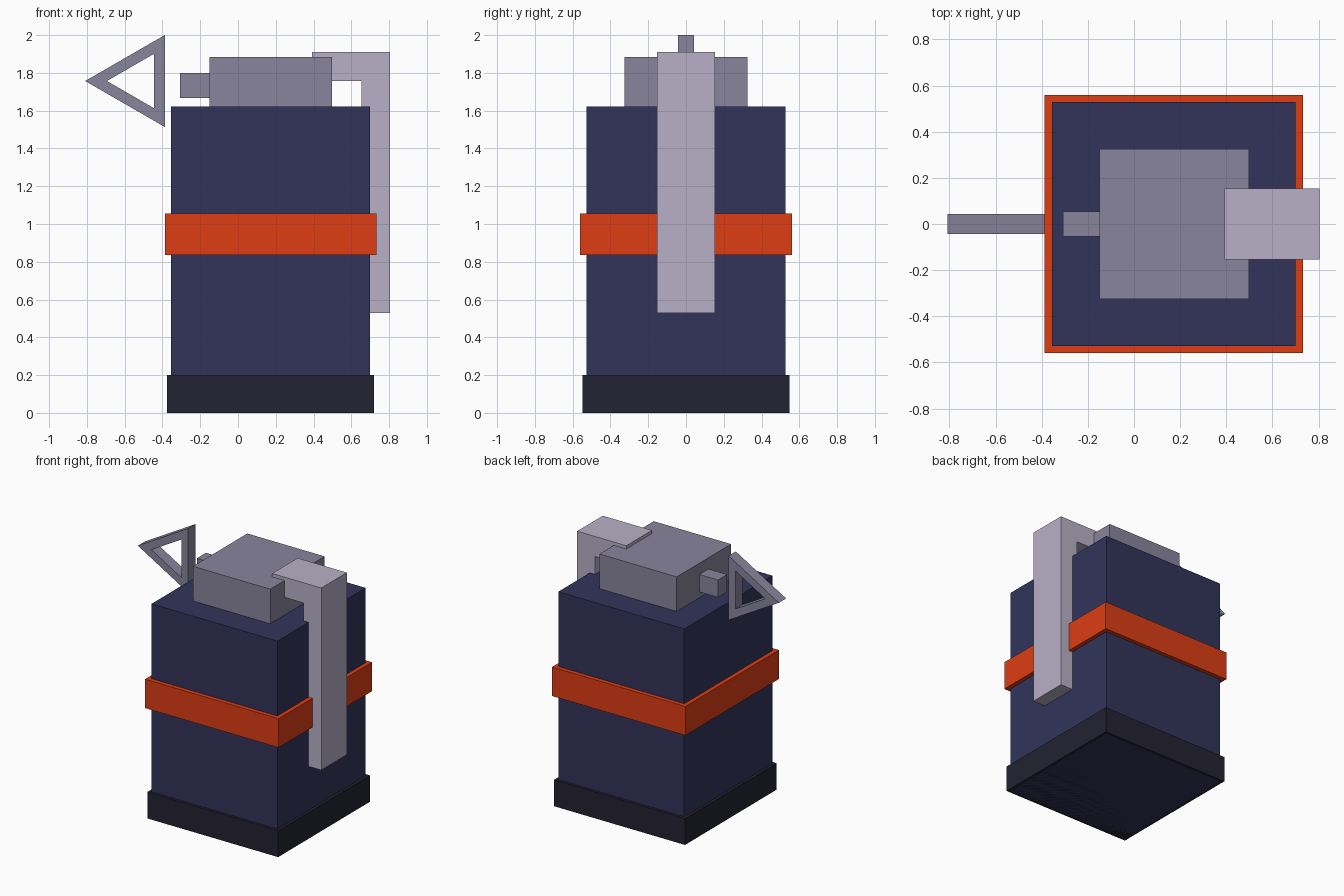
import bpy
import bmesh
from math import cos, sin, pi

if "Cube" in bpy.data.objects:
    bpy.data.objects.remove(bpy.data.objects["Cube"])


def material(name, rgb):
    m = bpy.data.materials.new(name)
    m.diffuse_color = (*rgb, 1)
    m.use_nodes = True
    m.node_tree.nodes["Principled BSDF"].inputs["Base Color"].default_value = m.diffuse_color
    return m


NAVY = material("navy", (0.032, 0.034, 0.102))
DARK = material("dark", (0.017, 0.016, 0.032))
ORANGE = material("orange", (0.723, 0.048, 0.007))
GREY = material("metal", (0.251, 0.235, 0.337))
PALE = material("pale_metal", (0.485, 0.434, 0.571))


def finish(name, bm, mat):
    bmesh.ops.recalc_face_normals(bm, faces=bm.faces)
    mesh = bpy.data.meshes.new(name)
    bm.to_mesh(mesh)
    bm.free()
    mesh.materials.append(mat)
    bpy.context.collection.objects.link(bpy.data.objects.new(name, mesh))


def box(name, x, half_y, z, mat):
    bm = bmesh.new()
    bmesh.ops.create_cube(bm, size=1)
    for v in bm.verts:
        v.co = (x[v.co.x > 0], half_y * 2 * v.co.y, z[v.co.z > 0])
    finish(name, bm, mat)


def slab(name, points, half_y, mat):
    """Extrude an x-z outline evenly about y = 0."""
    bm = bmesh.new()
    face = bm.faces.new([bm.verts.new((x, -half_y, z)) for x, z in points])
    ext = bmesh.ops.extrude_face_region(bm, geom=[face], use_keep_orig=True)
    for v in ext["geom"]:
        if isinstance(v, bmesh.types.BMVert):
            v.co.y = half_y
    finish(name, bm, mat)


def triangle_ring(name, cx, cz, r_out, r_in, half_y, mat):
    """Three-sided ring pointing towards -x."""
    bm = bmesh.new()
    loops = []
    for i in range(3):
        a = pi + i * 2 * pi / 3
        loops.append([bm.verts.new((cx + r * cos(a), y, cz + r * sin(a)))
                      for r, y in ((r_out, -half_y), (r_out, half_y),
                                   (r_in, half_y), (r_in, -half_y))])
    for i in range(3):
        a, b = loops[i], loops[(i + 1) % 3]
        for j in range(4):
            k = (j + 1) % 4
            bm.faces.new((a[j], a[k], b[k], b[j]))
    finish(name, bm, mat)


# Canister: body, base and coloured band
box("body", (-0.355, 0.70), 0.528, (0, 1.623), NAVY)
box("base", (-0.376, 0.721), 0.549, (0, 0.20), DARK)
box("band", (-0.387, 0.732), 0.56, (0.837, 1.056), ORANGE)

# Top fitting with its side stub
box("cap", (-0.15, 0.498), 0.325, (1.60, 1.885), GREY)
box("stub", (-0.307, -0.15), 0.055, (1.668, 1.80), GREY)

# Bent lever down the right side
slab("lever", [(0.393, 1.91), (0.805, 1.91), (0.805, 0.53),
               (0.655, 0.53), (0.655, 1.757), (0.393, 1.757)], 0.153, PALE)

# Pull ring
triangle_ring("pull_ring", -0.528, 1.757, 0.281, 0.166, 0.043, GREY)
